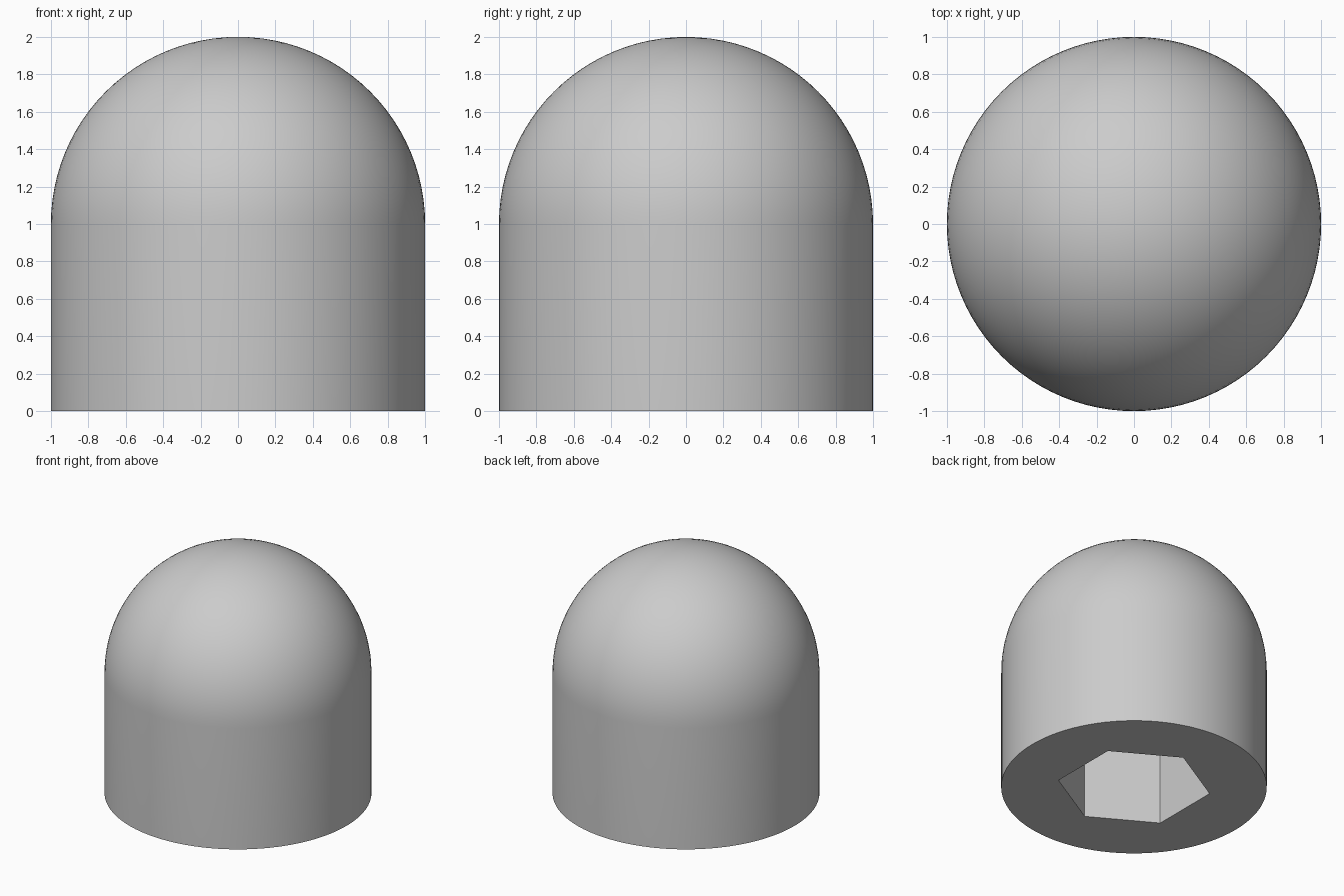
import bpy
import bmesh
import math
from mathutils import Matrix

RADIUS = 1.0
WALL_HEIGHT = 1.0
SEGMENTS = 96
DOME_STEPS = 24
SOCKET_RADIUS = 1 / math.sqrt(3)   # one unit across the flats
SOCKET_DEPTH = 1.0

if "Cube" in bpy.data.objects:
    bpy.data.objects.remove(bpy.data.objects["Cube"], do_unlink=True)


def make_material(name, color):
    mat = bpy.data.materials.new(name)
    mat.use_nodes = True
    mat.diffuse_color = color
    mat.node_tree.nodes["Principled BSDF"].inputs["Base Color"].default_value = color
    return mat


def make_object(name, bm, mat):
    bmesh.ops.recalc_face_normals(bm, faces=bm.faces)
    mesh = bpy.data.meshes.new(name)
    bm.to_mesh(mesh)
    bm.free()
    mesh.materials.append(mat)
    obj = bpy.data.objects.new(name, mesh)
    bpy.context.collection.objects.link(obj)
    return obj


grey = make_material("light_grey", (0.6, 0.6, 0.6, 1))

# Domed body: flat base, straight wall and hemisphere, spun from one profile
bm = bmesh.new()
profile = [(0, 0), (RADIUS, 0)]
for i in range(DOME_STEPS):
    a = math.pi / 2 * i / DOME_STEPS
    profile.append((RADIUS * math.cos(a), WALL_HEIGHT + RADIUS * math.sin(a)))
profile.append((0, WALL_HEIGHT + RADIUS))
verts = [bm.verts.new((r, 0, z)) for r, z in profile]
edges = [bm.edges.new(pair) for pair in zip(verts, verts[1:])]
bmesh.ops.spin(bm, geom=verts + edges, cent=(0, 0, 0), axis=(0, 0, 1),
               angle=math.tau, steps=SEGMENTS, use_duplicate=False)
bmesh.ops.remove_doubles(bm, verts=bm.verts, dist=1e-4)
bmesh.ops.dissolve_degenerate(bm, edges=bm.edges, dist=1e-5)
body = make_object("domed_body", bm, grey)

# Hexagonal socket cutter, corners pointing to front and back
bm = bmesh.new()
bmesh.ops.create_cone(bm, cap_ends=True, segments=6, radius1=SOCKET_RADIUS,
                      radius2=SOCKET_RADIUS, depth=2 * SOCKET_DEPTH)
first = max(bm.verts, key=lambda v: v.co.z).co
turn = math.pi / 2 - math.atan2(first.y, first.x)
bmesh.ops.rotate(bm, verts=bm.verts, matrix=Matrix.Rotation(turn, 3, "Z"))
cutter = make_object("socket_cutter", bm, grey)
cutter.hide_render = True

# Cut the socket into the base
cut = body.modifiers.new("hex_socket", "BOOLEAN")
cut.operation = "DIFFERENCE"
cut.solver = "EXACT"
cut.object = cutter
bpy.ops.object.select_all(action="DESELECT")
body.select_set(True)
bpy.context.view_layer.objects.active = body
bpy.ops.object.modifier_apply(modifier=cut.name)
bpy.data.objects.remove(cutter, do_unlink=True)

# Smooth dome and wall, crisp base rim and socket corners
bpy.ops.object.shade_smooth_by_angle(angle=math.radians(30))
